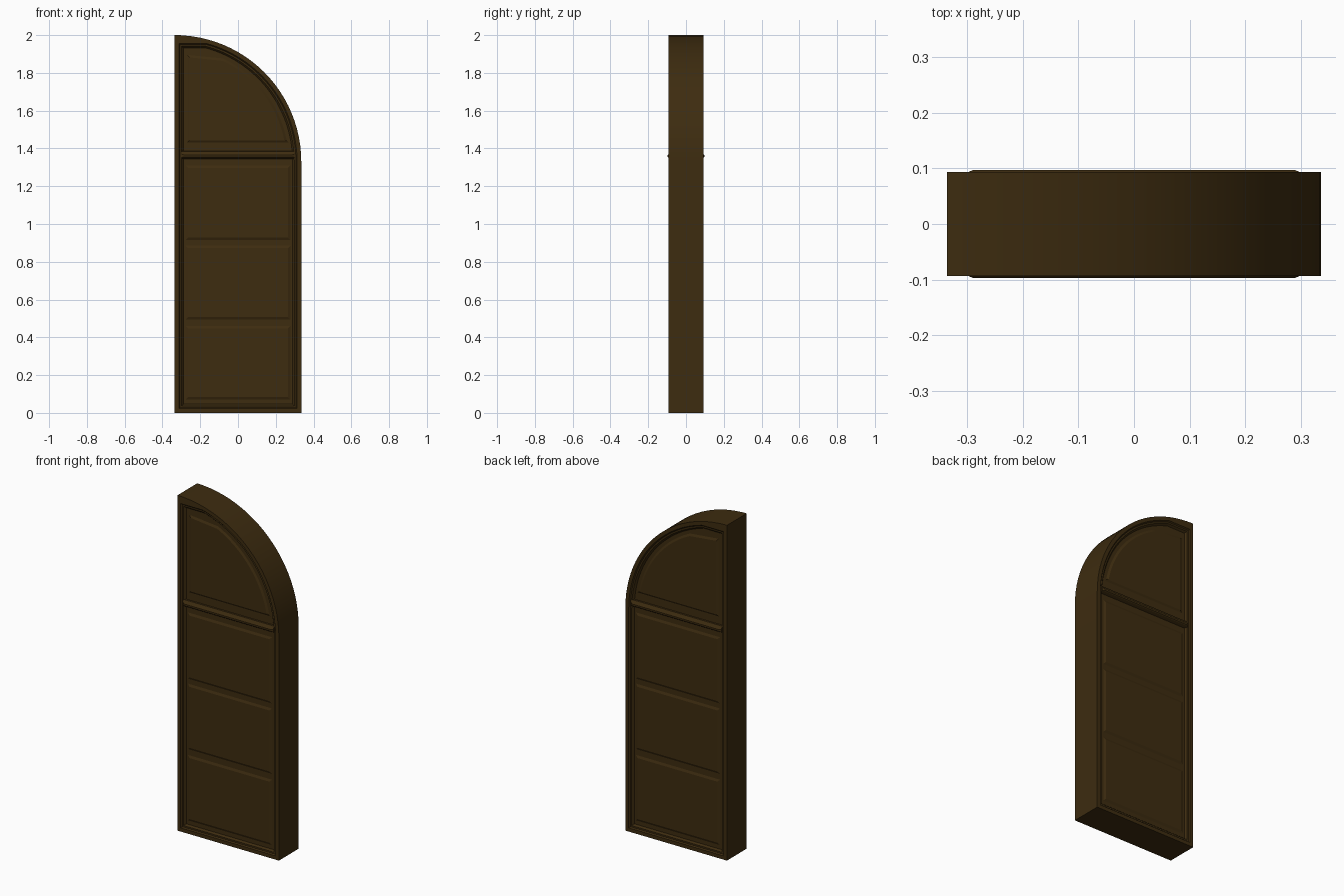
import bpy, bmesh, math

if "Cube" in bpy.data.objects:
    bpy.data.objects.remove(bpy.data.objects["Cube"])

HALF_W, SPRING, RADIUS = 0.335, 1.33, 0.67   # arch centre sits on the left edge
FACE, FIELD, PANEL = 0.093, 0.075, 0.081     # depths measured from the middle

wood = bpy.data.materials.new("dark_brown_wood")
wood.diffuse_color = (0.047, 0.025, 0.005, 1)
wood.use_nodes = True
wood.node_tree.nodes["Principled BSDF"].inputs["Base Color"].default_value = wood.diffuse_color


def arch(d, bottom, start_x=None, top=None, low=SPRING, steps=24):
    """Quarter-arch outline inset by d; start_x gives a clipped top corner."""
    r = RADIUS - d
    a1 = math.pi / 2 if start_x is None else math.acos((start_x + HALF_W) / r)
    a0 = math.asin((low - SPRING) / r)
    left = -HALF_W + d
    pts = [(left, bottom)]
    if bottom < low:
        pts.append((HALF_W - d, bottom))
    for i in range(steps + 1):
        a = a0 + (a1 - a0) * i / steps
        pts.append((-HALF_W + r * math.cos(a), SPRING + r * math.sin(a)))
    if start_x is not None:
        pts.append((left, top if top else pts[-1][1]))
    else:
        # keep the point count equal to the clipped outlines
        pts[-1:] = [(left + 0.02, pts[-1][1]), pts[-1]]
    return pts


def rect(x0, x1, z0, z1):
    return [(x0, z0), (x1, z0), (x1, z1), (x0, z1)]


def loft(name, rings):
    """Stack outlines towards the front, cap the last, mirror to the back."""
    bm = bmesh.new()
    rows = [[bm.verts.new((x, -y, z)) for x, z in pts] for pts, y in rings]
    for a, b in zip(rows, rows[1:]):
        n = len(a)
        for i in range(n):
            j = (i + 1) % n
            bm.faces.new((a[i], a[j], b[j], b[i]))
    bm.faces.new(rows[-1])
    bm.normal_update()
    me = bpy.data.meshes.new(name)
    bm.to_mesh(me)
    bm.free()
    me.materials.append(wood)
    ob = bpy.data.objects.new(name, me)
    bpy.context.collection.objects.link(ob)
    m = ob.modifiers.new("both_sides", 'MIRROR')
    m.use_axis = (False, True, False)
    m.merge_threshold = 0.0001
    bpy.context.view_layer.objects.active = ob
    ob.select_set(True)
    bpy.ops.object.shade_smooth_by_angle(angle=math.radians(20))
    ob.select_set(False)
    return ob


# door leaf with stepped frame moulding around a sunken field
rings = [(arch(0, 0), 0), (arch(0, 0), FACE)]
for d, y in [(0.022, FACE), (0.028, 0.086), (0.037, 0.086), (0.046, FIELD)]:
    rings.append((arch(d, d, -0.17), y))
loft("door_leaf", rings)

# three raised rectangular panels
for i, (z0, z1) in enumerate([(0.07, 0.46), (0.495, 0.885), (0.915, 1.31)]):
    b = 0.013
    loft(f"panel_{i + 1}", [
        (rect(-0.277, 0.277, z0, z1), FIELD - 0.005),
        (rect(-0.277, 0.277, z0, z1), FIELD),
        (rect(-0.277 + b, 0.277 - b, z0 + b, z1 - b), PANEL)])

# arched top panel
outer = arch(0.067, 1.432, -0.08, 1.895, 1.433)
inner = arch(0.079, 1.443, -0.08, 1.882, 1.444)
loft("arched_panel", [(outer, FIELD - 0.005), (outer, FIELD), (inner, PANEL)])

# cross rail moulding below the arch
loft("cross_rail", [
    (rect(-0.30, 0.30, 1.343, 1.387), FIELD - 0.005),
    (rect(-0.30, 0.30, 1.348, 1.385), 0.084),
    (rect(-0.298, 0.298, 1.352, 1.370), 0.093),
    (rect(-0.288, 0.288, 1.356, 1.366), 0.097)])
